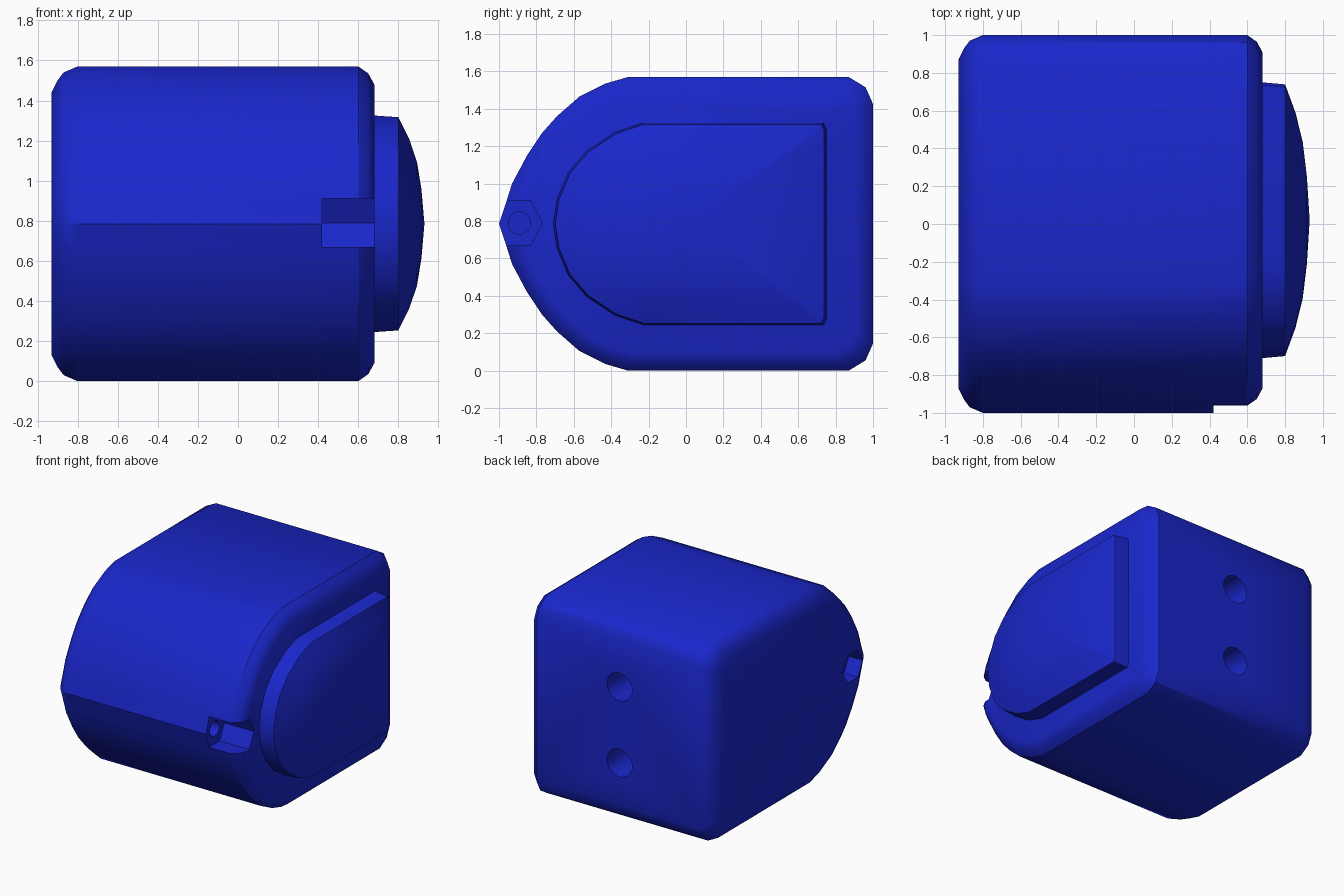
import bpy, bmesh, math
from mathutils import Matrix

if "Cube" in bpy.data.objects:
    bpy.data.objects.remove(bpy.data.objects["Cube"])

MID = 0.785  # height of the symmetry plane

blue = bpy.data.materials.new("blue")
blue.diffuse_color = (0.01, 0.02, 0.6, 1)
blue.use_nodes = True
blue.node_tree.nodes["Principled BSDF"].inputs["Base Color"].default_value = blue.diffuse_color


def mirrored(half):
    """Closed (y, z) outline from an upper half given as (y, height above MID)."""
    lower = [(y, -h) for y, h in reversed(half) if h > 0]
    return [(y, MID + h) for y, h in half + lower]


def loft(name, outline, rings, tip=None):
    """Skin an outline along x; rings are (x, y scale, z scale)."""
    bm = bmesh.new()
    cy = (min(p[0] for p in outline) + max(p[0] for p in outline)) / 2
    loops = [[bm.verts.new((x, cy + (y - cy) * sy, MID + (z - MID) * sz)) for y, z in outline]
             for x, sy, sz in rings]
    n = len(outline)
    for a, b in zip(loops, loops[1:]):
        for i in range(n):
            j = (i + 1) % n
            bm.faces.new((a[i], a[j], b[j], b[i]))
    bm.faces.new(loops[0])
    if tip is None:
        bm.faces.new(loops[-1])
    else:
        top = bm.verts.new((tip, cy, MID))
        for i in range(n):
            bm.faces.new((loops[-1][i], loops[-1][(i + 1) % n], top))
    bmesh.ops.recalc_face_normals(bm, faces=bm.faces)
    return finish(name, bm)


def finish(name, bm):
    me = bpy.data.meshes.new(name)
    bm.to_mesh(me)
    bm.free()
    ob = bpy.data.objects.new(name, me)
    bpy.context.collection.objects.link(ob)
    return ob


def rod(name, center, axis, radius, length, sides):
    """Prism along x or y, used as a cutter."""
    bm = bmesh.new()
    rot = Matrix.Rotation(math.pi / 2, 4, 'Y' if axis == 'x' else 'X')
    bmesh.ops.create_cone(bm, cap_ends=True, segments=sides, radius1=radius, radius2=radius,
                          depth=length, matrix=Matrix.Translation(center) @ rot)
    return finish(name, bm)


def cut(target, cutter):
    mod = target.modifiers.new("cut", 'BOOLEAN')
    mod.operation, mod.object, mod.solver = 'DIFFERENCE', cutter, 'EXACT'
    dg = bpy.context.evaluated_depsgraph_get()
    me = bpy.data.meshes.new_from_object(target.evaluated_get(dg))
    target.modifiers.clear()
    target.data = me
    bpy.data.objects.remove(cutter)


def smooth(ob, angle):
    ob.data.materials.clear()
    ob.data.materials.append(blue)
    bpy.ops.object.select_all(action='DESELECT')
    ob.select_set(True)
    bpy.context.view_layer.objects.active = ob
    bpy.ops.object.shade_smooth_by_angle(angle=math.radians(angle))


# Housing: D-shaped outline with rounded ends
body_outline = mirrored([(1.0, 0.64), (0.96, 0.73), (0.87, 0.785), (-0.31, 0.785), (-0.43, 0.75),
                         (-0.57, 0.68), (-0.69, 0.575), (-0.77, 0.485), (-0.85, 0.365),
                         (-0.93, 0.215), (-0.96, 0.12), (-1.0, 0.0)])
body_rings = [(x, 1 - d, 1 - d / MID) for x, d in
              [(-0.93, 0.13), (-0.90, 0.07), (-0.87, 0.03), (-0.80, 0), (0.60, 0),
               (0.65, 0.035), (0.68, 0.09)]]
housing = loft("housing", body_outline, body_rings)

# Bolt notch and bolt hole on the front right, nut pocket on the left
notch = [(-1.1, 0.91), (-0.83, 0.91), (-0.77, 0.79), (-0.83, 0.67), (-1.1, 0.67)]
cut(housing, loft("notch_cutter", notch, [(0.42, 1, 1), (0.8, 1, 1)]))
cut(housing, rod("bolt_cutter", (0.30, -0.89, 0.79), 'x', 0.06, 0.4, 16))
cut(housing, rod("nut_cutter", (-0.93, -0.75, 0.79), 'x', 0.125, 0.24, 6))

# Two mounting holes in the back
for z in (0.48, 1.08):
    cut(housing, rod("mount_cutter", (-0.12, 1.0, z), 'y', 0.11, 0.5, 24))
smooth(housing, 32)

# Raised domed lens on the right side
lens_outline = mirrored([(0.75, 0.51), (0.735, 0.54), (-0.23, 0.54), (-0.38, 0.49), (-0.53, 0.39),
                         (-0.63, 0.275), (-0.69, 0.13), (-0.71, 0.0)])
lens_rings = [(x, s, s) for x, s in
              [(0.62, 1), (0.68, 1), (0.80, 0.985), (0.855, 0.78), (0.893, 0.57), (0.915, 0.32)]]
lens = loft("lens", lens_outline, lens_rings, tip=0.93)
smooth(lens, 35)
